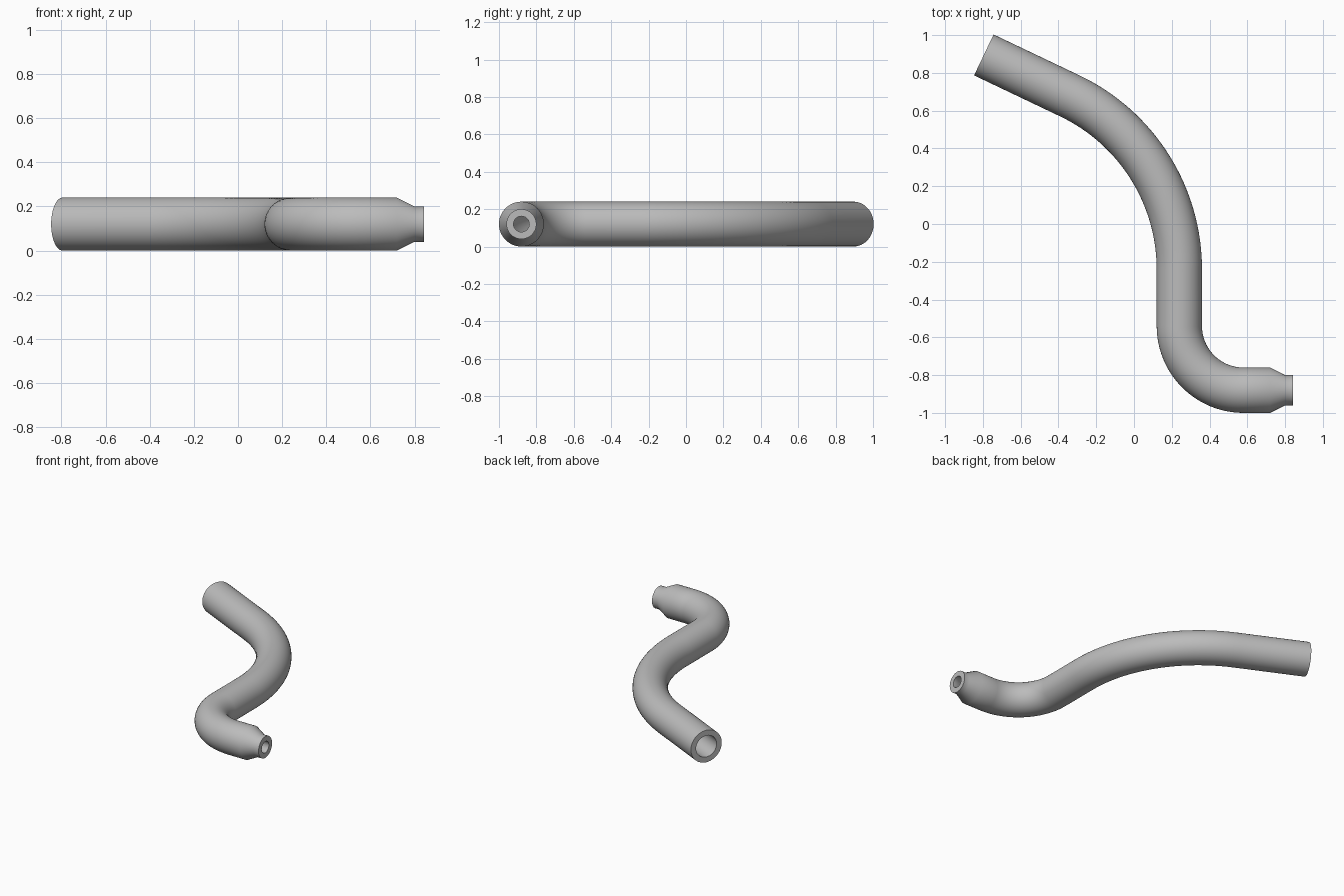
import bpy
import bmesh
from math import sin, cos, pi, radians
from mathutils import Vector

cube = bpy.data.objects.get("Cube")
if cube:
    bpy.data.objects.remove(cube)

SIDES = 48
TUBE, BORE = 0.12, 0.08          # main outer and inner radius
TIP, TIP_BORE = 0.08, 0.042      # nozzle outer and inner radius

grey = bpy.data.materials.new("pipe grey")
grey.use_nodes = True
colour = (0.5, 0.5, 0.5, 1)
grey.diffuse_color = colour
grey.node_tree.nodes["Principled BSDF"].inputs["Base Color"].default_value = colour


def arc(cx, cy, radius, start, end, steps):
    """Stations (x, y, heading) round an arc, heading along the direction of travel."""
    turn = pi / 2 if end > start else -pi / 2
    stations = []
    for i in range(steps + 1):
        a = radians(start + (end - start) * i / steps)
        stations.append((cx + radius * cos(a), cy + radius * sin(a), a + turn))
    return stations


# Centre line from nozzle to open end: tight bend, straight, wide bend, straight
SWEEP = 64.5
bend = arc(0.58, -0.54, 0.34, 270, 180, 24)
bend += arc(-0.777, -0.24, 1.017, 0, SWEEP, 32)
end_heading = radians(SWEEP + 90)
bend.append((-0.795, 0.895, end_heading))

nozzle = [(0.842, TIP, TIP_BORE), (0.80, TIP, TIP_BORE), (0.72, TUBE, BORE)]
outer = [(x, -0.88, pi, r) for x, r, _ in nozzle] + [s + (TUBE,) for s in bend]
inner = [(x, -0.88, pi, r) for x, _, r in nozzle] + [s + (BORE,) for s in bend]

# Closed loop of rings: out along the wall, back along the bore
bm = bmesh.new()
rings = []
for x, y, heading, r in outer + inner[::-1]:
    side = Vector((-sin(heading), cos(heading), 0))
    centre = Vector((x, y, TUBE))
    rings.append([bm.verts.new(centre + side * (r * cos(t)) + Vector((0, 0, r * sin(t))))
                  for t in (2 * pi * k / SIDES for k in range(SIDES))])
for i, ring in enumerate(rings):
    following = rings[(i + 1) % len(rings)]
    for k in range(SIDES):
        n = (k + 1) % SIDES
        bm.faces.new((ring[k], ring[n], following[n], following[k]))
bmesh.ops.recalc_face_normals(bm, faces=bm.faces)

mesh = bpy.data.meshes.new("bent_pipe")
bm.to_mesh(mesh)
bm.free()
mesh.materials.append(grey)
pipe = bpy.data.objects.new("bent_pipe", mesh)
bpy.context.collection.objects.link(pipe)

# Smooth walls with crisp end rims
bpy.ops.object.select_all(action="DESELECT")
pipe.select_set(True)
bpy.context.view_layer.objects.active = pipe
bpy.ops.object.shade_smooth_by_angle(angle=radians(30))
